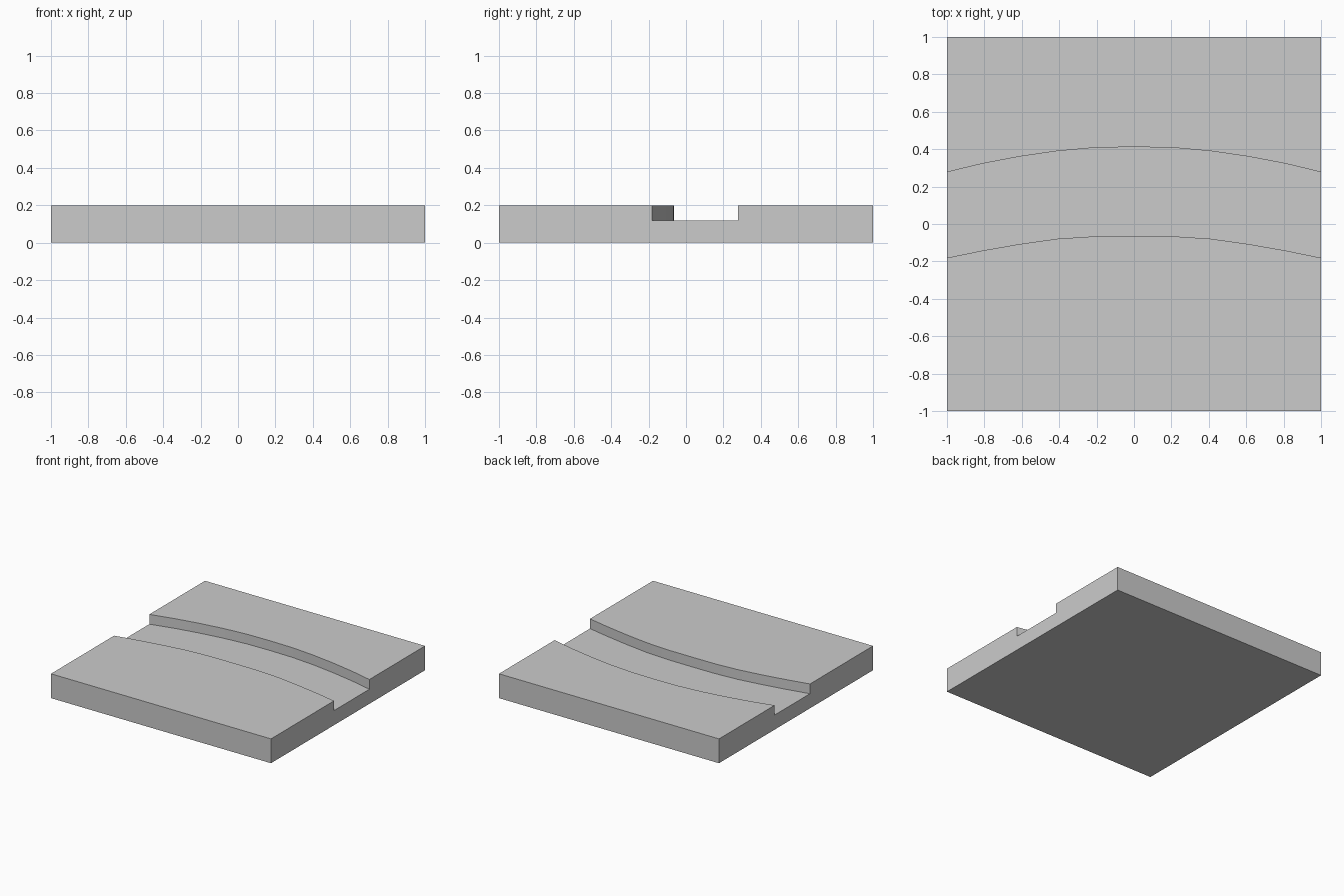
import bpy, bmesh

if "Cube" in bpy.data.objects:
    bpy.data.objects.remove(bpy.data.objects["Cube"])

TOP, FLOOR = 0.2, 0.12

# Half-plan of the curved channel: x, near bank y, far bank y
half = [(0.0, -0.065, 0.412), (0.21, -0.066, 0.408), (0.41, -0.079, 0.39),
        (0.61, -0.107, 0.361), (0.81, -0.142, 0.323), (1.0, -0.181, 0.277)]
stations = [(-x, a, b) for x, a, b in reversed(half[1:])] + half


def section(bm, x, near, far):
    """Tile cross-section with the sunken channel."""
    pts = [(-1, 0), (1, 0), (1, TOP), (far, TOP), (far, FLOOR),
           (near, FLOOR), (near, TOP), (-1, TOP)]
    return [bm.verts.new((x, y, z)) for y, z in pts]


# Loft the cross-sections along x
bm = bmesh.new()
rings = [section(bm, *s) for s in stations]
n = len(rings[0])
for r, s in zip(rings, rings[1:]):
    for i in range(n):
        j = (i + 1) % n
        bm.faces.new((r[i], r[j], s[j], s[i]))

# End caps
bm.faces.new(rings[0])
bm.faces.new(rings[-1])

# Merge coplanar strips into clean flat faces
bmesh.ops.recalc_face_normals(bm, faces=bm.faces)
bmesh.ops.dissolve_limit(bm, angle_limit=0.005, verts=bm.verts, edges=bm.edges)

mesh = bpy.data.meshes.new("channel_tile")
bm.to_mesh(mesh)
bm.free()
tile = bpy.data.objects.new("channel_tile", mesh)
bpy.context.collection.objects.link(tile)

# Smooth curved banks, sharp rims
bpy.context.view_layer.objects.active = tile
tile.select_set(True)
bpy.ops.object.shade_smooth_by_angle(angle=0.5)
